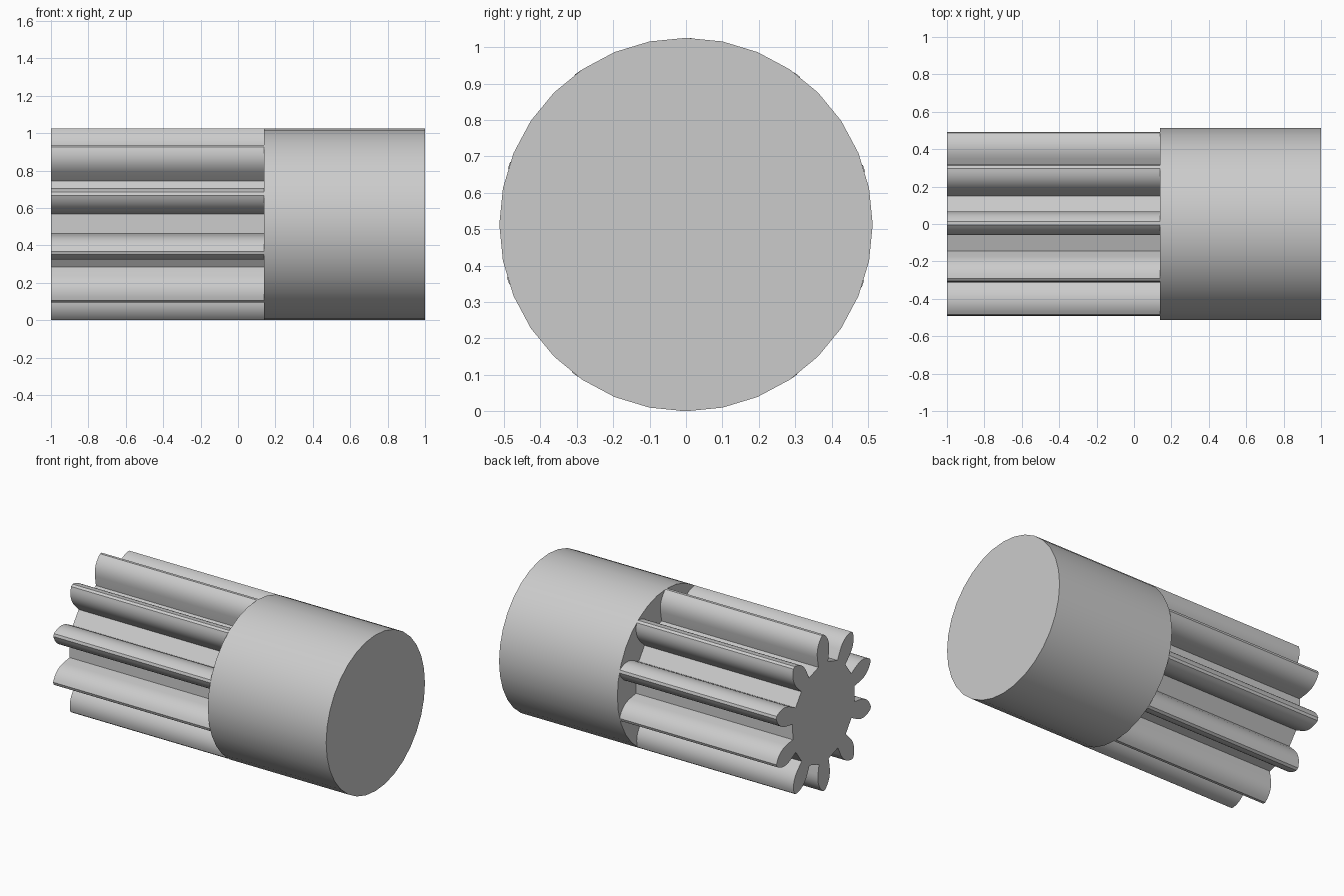
import bpy
import bmesh
from math import sin, cos, radians
from mathutils import Vector

cube = bpy.data.objects.get("Cube")
if cube:
    bpy.data.objects.remove(cube, do_unlink=True)

RADIUS = 0.513
TEETH = 10
SHOULDER_X = 0.14

steel = bpy.data.materials.new("light_grey_metal")
steel.use_nodes = True
colour = (0.6, 0.6, 0.6, 1)
steel.diffuse_color = colour
steel.node_tree.nodes["Principled BSDF"].inputs["Base Color"].default_value = colour


def prism(name, outline, x0, x1):
    """Extrude a closed (y, z) outline along x, with smooth sides and sharp edges."""
    bm = bmesh.new()
    face = bm.faces.new([bm.verts.new((x0, y, z + RADIUS)) for y, z in outline])
    result = bmesh.ops.extrude_face_region(bm, geom=[face], use_keep_orig=True)
    moved = [v for v in result["geom"] if isinstance(v, bmesh.types.BMVert)]
    bmesh.ops.translate(bm, vec=(x1 - x0, 0, 0), verts=moved)
    bmesh.ops.recalc_face_normals(bm, faces=bm.faces)
    mesh = bpy.data.meshes.new(name)
    bm.to_mesh(mesh)
    bm.free()
    obj = bpy.data.objects.new(name, mesh)
    bpy.context.collection.objects.link(obj)
    mesh.materials.append(steel)
    bpy.ops.object.select_all(action="DESELECT")
    obj.select_set(True)
    bpy.context.view_layer.objects.active = obj
    bpy.ops.object.shade_smooth_by_angle(angle=radians(30))
    return obj


def polar(radius, angle):
    """Point at an angle measured from straight up towards +y."""
    return radius * sin(angle), radius * cos(angle)


# Tooth flank as (half width, height): straight radial foot, then a rounded shoulder
flank = [Vector((0.05, 0.32))]
start, bend, tip = Vector((0.061, 0.385)), Vector((0.071, 0.465)), Vector((0.009, RADIUS))
STEPS = 8
for i in range(STEPS + 1):
    t = i / STEPS
    flank.append(start * (1 - t) ** 2 + bend * 2 * t * (1 - t) + tip * t * t)
tooth = [(-w, h) for w, h in flank] + [(w, h) for w, h in reversed(flank)]

# Toothed shaft: the tooth repeated around the axis
gear_outline = []
for k in range(TEETH):
    a = radians(0.5 + 360 / TEETH * k)
    gear_outline += [(w * cos(a) + h * sin(a), h * cos(a) - w * sin(a)) for w, h in tooth]
prism("toothed_shaft", gear_outline, -1, SHOULDER_X)

# Plain round hub
SIDES = 32
hub_outline = [polar(RADIUS, radians(360 / SIDES * i)) for i in range(SIDES)]
prism("round_hub", hub_outline, SHOULDER_X, 1)
